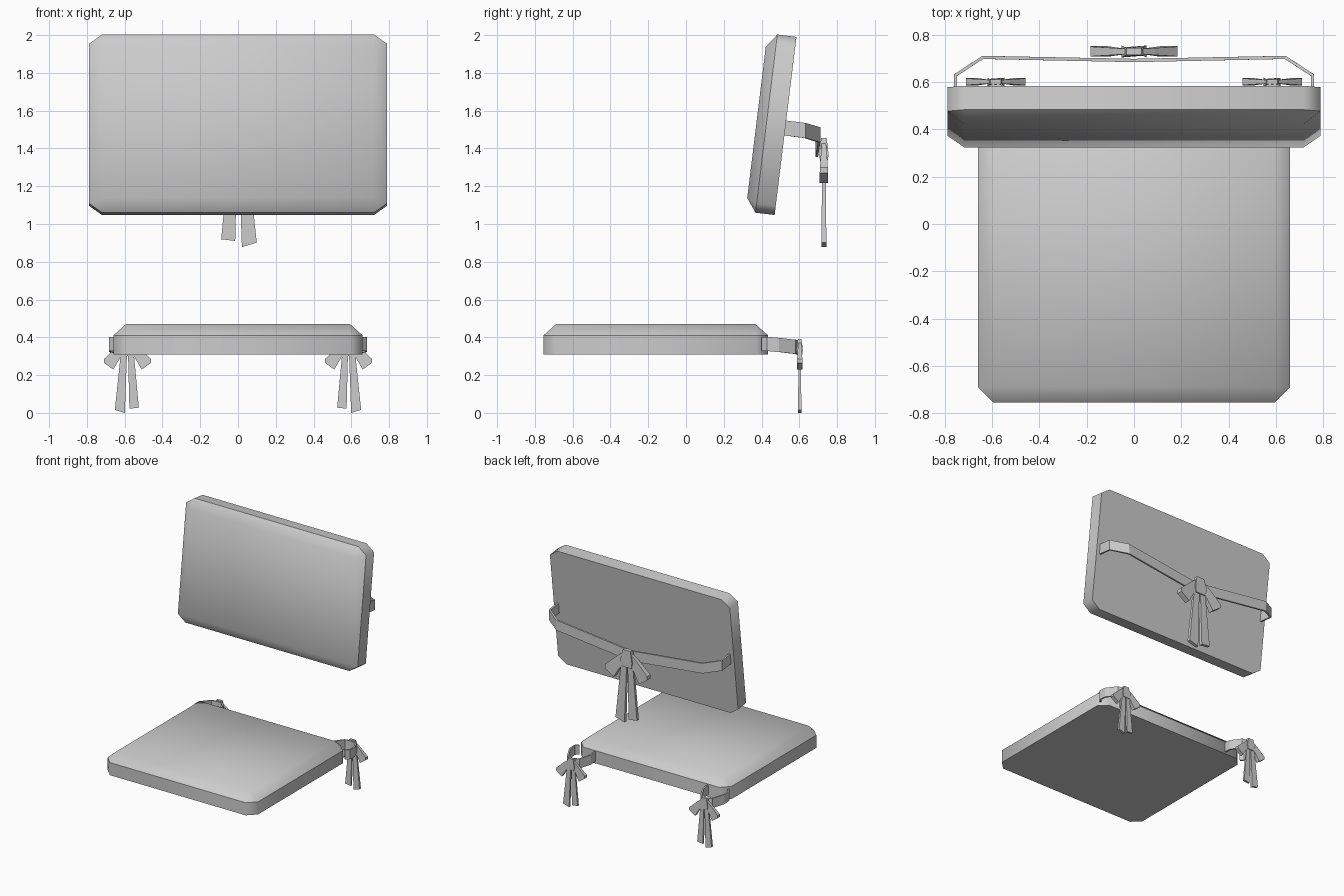
import bpy, bmesh
from math import radians
from mathutils import Matrix, Vector

cube = bpy.data.objects.get("Cube")
if cube:
    bpy.data.objects.remove(cube, do_unlink=True)

fabric = bpy.data.materials.new("grey fabric")
fabric.use_nodes = True
GREY = (0.6, 0.6, 0.6, 1)
fabric.diffuse_color = GREY
fabric.node_tree.nodes["Principled BSDF"].inputs["Base Color"].default_value = GREY


def make(name, bm):
    bmesh.ops.recalc_face_normals(bm, faces=bm.faces)
    mesh = bpy.data.meshes.new(name)
    bm.to_mesh(mesh)
    bm.free()
    mesh.materials.append(fabric)
    obj = bpy.data.objects.new(name, mesh)
    bpy.context.collection.objects.link(obj)
    return obj


def cushion(name, w, h, cut_x, cut_y, inset, wall, crown, matrix):
    """Octagonal slab with a softly shaded, bevelled rectangular crown."""
    bm = bmesh.new()
    outline = []
    for sx, sy in ((1, 1), (-1, 1), (-1, -1), (1, -1)):
        pair = [(sx * w, sy * (h - cut_y)), (sx * (w - cut_x), sy * h)]
        outline += pair if sx * sy > 0 else pair[::-1]
    base = [bm.verts.new((x, y, 0)) for x, y in outline]
    rim = [bm.verts.new((x, y, wall)) for x, y in outline]
    top = [bm.verts.new((sx * (w - inset), sy * (h - inset), wall + crown))
           for sx, sy in ((1, 1), (-1, 1), (-1, -1), (1, -1))]
    bm.faces.new(base[::-1])
    bm.faces.new(top)
    for i in range(8):
        j = (i + 1) % 8
        bm.faces.new((base[i], base[j], rim[j], rim[i]))
    for k in range(4):
        n = (k + 1) % 4
        bm.faces.new((rim[2 * k], rim[2 * k + 1], top[k]))
        bm.faces.new((rim[2 * k + 1], rim[2 * n], top[n], top[k]))
    for f in bm.faces:
        f.smooth = True
    for ring in (base, rim):
        for i in range(8):
            bm.edges.get((ring[i], ring[(i + 1) % 8])).smooth = False
    bm.transform(matrix)
    return make(name, bm)


def ribbon(name, path, width, thick):
    """Flat band standing on edge along a path."""
    bm = bmesh.new()
    rows = [[bm.verts.new(Vector(p) + Vector((0, 0, s * width / 2))) for s in (-1, 1)]
            for p in path]
    for a, b in zip(rows, rows[1:]):
        bm.faces.new((a[0], b[0], b[1], a[1]))
    obj = make(name, bm)
    solid = obj.modifiers.new("thickness", 'SOLIDIFY')
    solid.thickness = thick
    solid.offset = 0
    return obj


def slab(bm, points, side=1):
    """Prism from (x, z, half thickness) outline points."""
    front = [bm.verts.new((side * x, -t, z)) for x, z, t in points]
    back = [bm.verts.new((side * x, t, z)) for x, z, t in points]
    bm.faces.new(front)
    bm.faces.new(back[::-1])
    for i in range(len(points)):
        j = (i + 1) % len(points)
        bm.faces.new((front[i], back[i], back[j], front[j]))


LOOP = [(.015, -.01, .007), (.06, -.045, .01), (.125, -.105, .014), (.125, -.125, .015),
        (.075, -.16, .015), (.04, -.1, .01), (.015, -.07, .007)]
KNOT = [(-.022, 0, .01), (.022, 0, .01), (.036, -.06, .017),
        (.028, -.09, .012), (-.028, -.09, .012), (-.036, -.06, .017)]
LONG_TAIL = [(.003, -.08, .006), (.036, -.08, .006), (.067, -.374, .009), (.014, -.39, .009)]
SHORT_TAIL = [(.003, -.08, .006), (.034, -.08, .006), (.06, -.362, .008), (.01, -.368, .008)]


def bow(name, location, size, side):
    for part, shapes in (("loops", [(LOOP, 1), (LOOP, -1)]),
                         ("knot", [(KNOT, 1)]),
                         ("tails", [(LONG_TAIL, side), (SHORT_TAIL, -side)])):
        bm = bmesh.new()
        for points, s in shapes:
            slab(bm, points, s)
        bm.transform(Matrix.Translation(location) @ Matrix.Scale(size, 4))
        make(name + "_" + part, bm)


# Cushions
cushion("seat_cushion", .66, .595, .063, .063, .067, .1, .06,
        Matrix.Translation((0, -.16, .31)))
cushion("back_cushion", .79, .475, .07, .05, .072, .102, .053,
        Matrix.Translation((0, .527, 1.519)) @ Matrix.Rotation(radians(83), 4, 'X'))

# Back strap and its bow
half = [(.755, .51, 1.51), (.755, .63, 1.495), (.64, .705, 1.472)]
path = half + [(0, .692, 1.395)] + [(-x, y, z) for x, y, z in half[::-1]]
ribbon("back_strap", path, .08, .014)
bow("back_bow", (0, .73, 1.455), 1.48, 1)

# Seat ties, one at each rear corner
for label, s in (("left", 1), ("right", -1)):
    path = [(.655, .405, .365), (.678, .43, .365), (.678, .49, .36), (.635, .575, .35),
            (.585, .59, .347), (.535, .575, .35), (.495, .49, .36), (.495, .43, .365)]
    ribbon(label + "_seat_strap", [(s * x, y, z) for x, y, z in path], .075, .012)
    bow(label + "_seat_bow", (s * .585, .602, .39), 1, s)
